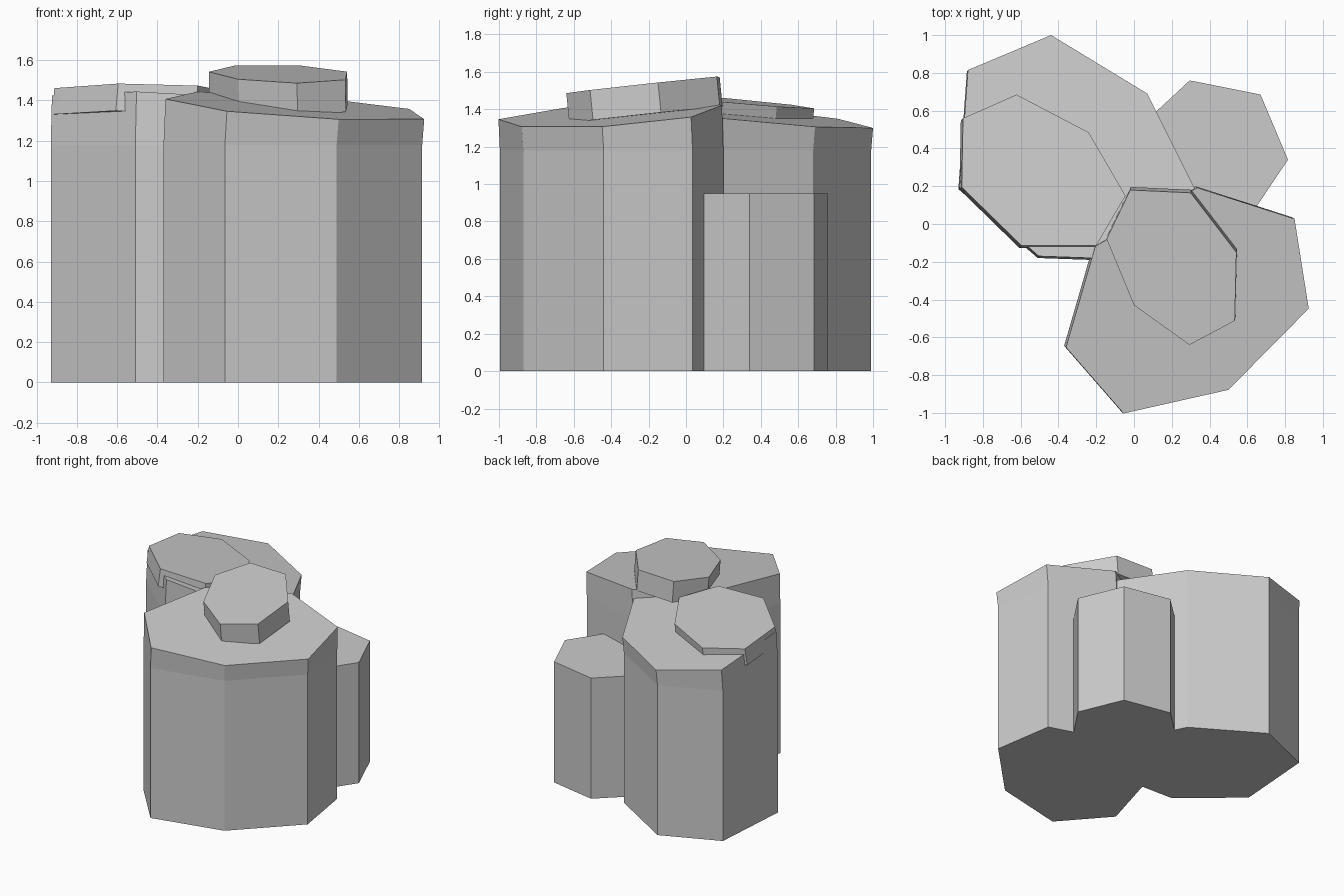
import bpy, bmesh

def prism(name, pts, levels):
    """Loft a polygon through levels; each level is (plane z0, slope_x, slope_y, shift_x, shift_y)."""
    bm = bmesh.new()
    rings = []
    for z0, sx, sy, dx, dy in levels:
        rings.append([bm.verts.new((x + dx, y + dy, z0 + sx * x + sy * y)) for x, y in pts])
    n = len(pts)
    for lo, hi in zip(rings, rings[1:]):
        for i in range(n):
            j = (i + 1) % n
            bm.faces.new((lo[i], lo[j], hi[j], hi[i]))
    bm.faces.new(rings[-1])
    bm.faces.new(rings[0][::-1])
    bmesh.ops.recalc_face_normals(bm, faces=bm.faces)
    mesh = bpy.data.meshes.new(name)
    bm.to_mesh(mesh)
    bm.free()
    ob = bpy.data.objects.new(name, mesh)
    bpy.context.collection.objects.link(ob)
    return ob

FLAT = (0, 0, 0, 0, 0)

# Front rock column with tilted top
prism("front_column",
      [(-0.065, -0.995), (0.49, -0.87), (0.915, -0.44), (0.84, 0.035),
       (0.325, 0.2), (-0.215, -0.11), (-0.37, -0.645)],
      [FLAT, (1.18, 0, 0, 0, 0), (1.433, -0.093, 0.093, 0.01, -0.008)])

# Back left rock column with tilted top
prism("back_column",
      [(-0.445, 0.99), (0.065, 0.68), (0.315, 0.18), (0.05, -0.2),
       (-0.51, -0.18), (-0.93, 0.185), (-0.885, 0.805)],
      [FLAT, (1.18, 0, 0, 0, 0), (1.392, -0.06, -0.12, 0.006, 0.01)])

# Low flat-topped rock column
prism("low_column",
      [(0.295, 0.76), (0.67, 0.685), (0.815, 0.34), (0.6, 0.02),
       (0.15, 0.1), (0.02, 0.505)],
      [FLAT, (0.95, 0, 0, 0, 0)])

# Tilted slab on the front column
prism("front_slab",
      [(-0.02, 0.18), (0.3, 0.165), (0.542, -0.15), (0.533, -0.513),
       (0.293, -0.64), (0.0, -0.43), (-0.145, -0.08)],
      [(1.393, 0.012, 0.11, 0.003, 0.016), (1.553, 0.012, 0.11, 0, 0)])

# Tilted slab on the back column
prism("back_slab",
      [(-0.622, 0.685), (-0.24, 0.485), (-0.045, 0.15), (-0.2, -0.115),
       (-0.595, -0.115), (-0.912, 0.195), (-0.905, 0.56)],
      [(1.314, -0.04, -0.1, -0.012, -0.012), (1.457, -0.026, -0.1, 0, 0)])
